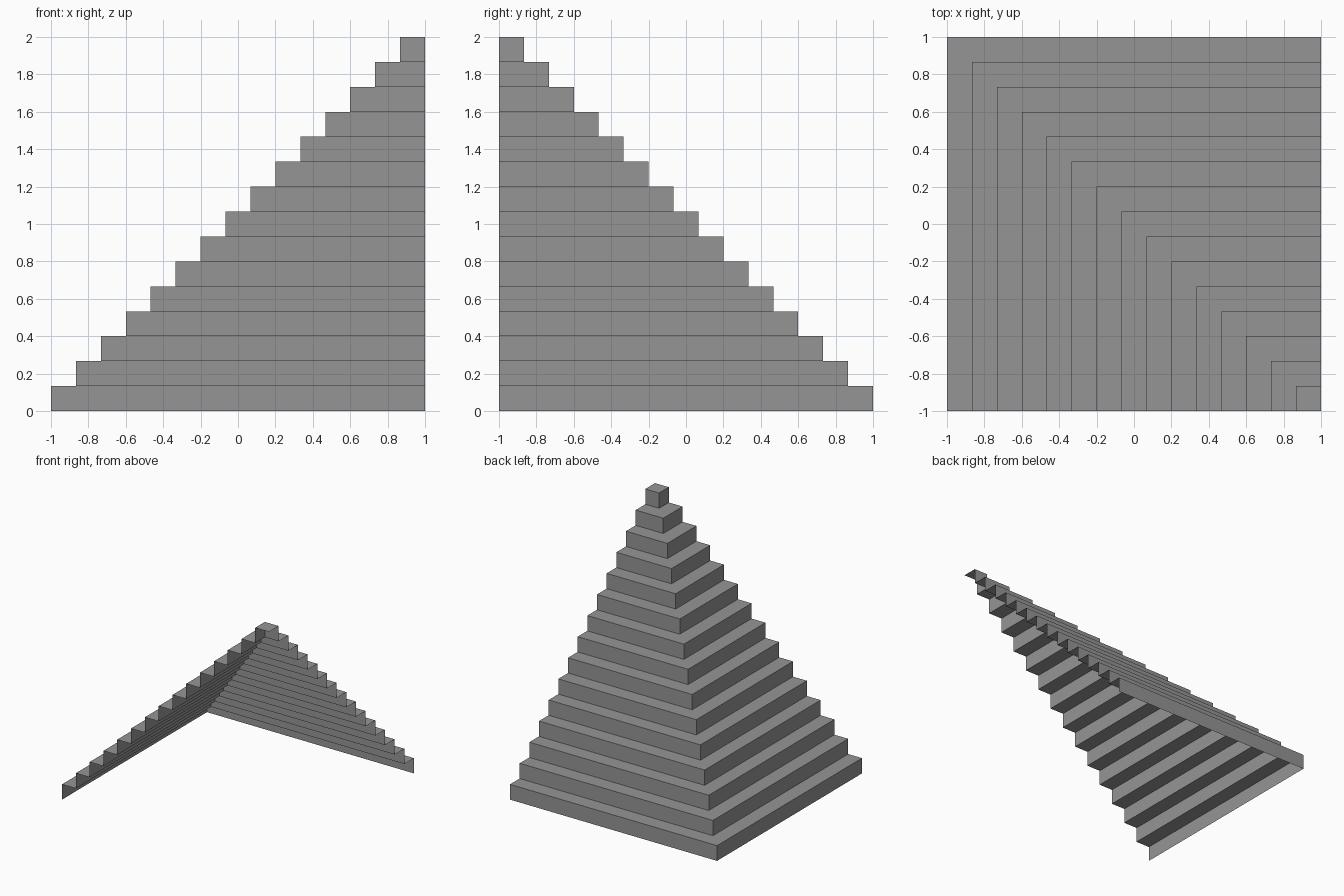
import bpy
import bmesh

if "Cube" in bpy.data.objects:
    bpy.data.objects.remove(bpy.data.objects["Cube"])

STEPS = 15
S = 2.0 / STEPS  # rise and run of each step

# Plain grey material
grey = bpy.data.materials.new("stone grey")
grey.diffuse_color = (0.30, 0.30, 0.30, 1.0)
grey.use_nodes = True
grey.node_tree.nodes["Principled BSDF"].inputs["Base Color"].default_value = grey.diffuse_color

bm = bmesh.new()


def corner_line(inset, z):
    """L-shaped line along the left and back sides, at one height."""
    return [bm.verts.new(p) for p in ((-1 + inset, -1, z),
                                      (-1 + inset, 1 - inset, z),
                                      (1, 1 - inset, z))]


# Stair profile: alternating risers and treads, open at front, right and below
lines = []
for i in range(STEPS):
    lines.append(corner_line(i * S, i * S))
    lines.append(corner_line(i * S, (i + 1) * S))

for a, b in zip(lines, lines[1:]):
    for k in range(2):
        bm.faces.new((a[k + 1], a[k], b[k], b[k + 1]))

# Small square cap at the peak
last = lines[-1]
tip = bm.verts.new((1, -1, 2))
bm.faces.new((last[0], tip, last[2], last[1]))

# Every face points outward: up, left or back
bm.normal_update()
for f in bm.faces:
    n = f.normal
    if n.z - n.x + n.y < 0:
        f.normal_flip()

mesh = bpy.data.meshes.new("stepped_corner_shell")
bm.to_mesh(mesh)
bm.free()
mesh.materials.append(grey)
obj = bpy.data.objects.new("stepped_corner_shell", mesh)
bpy.context.collection.objects.link(obj)
